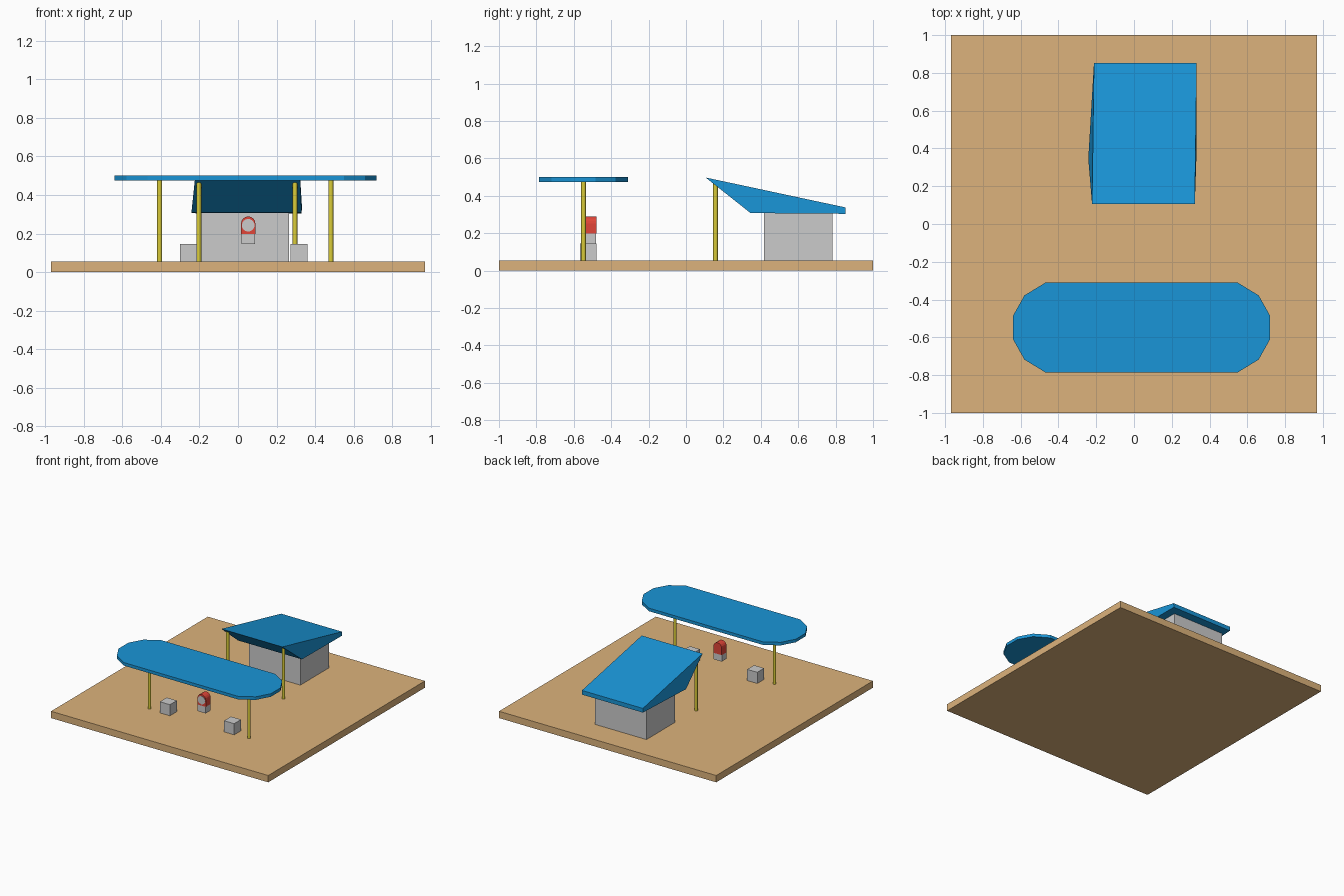
import bpy, math
from mathutils import Vector

if "Cube" in bpy.data.objects:
    bpy.data.objects.remove(bpy.data.objects["Cube"])


def material(name, rgb):
    m = bpy.data.materials.new(name)
    m.diffuse_color = (*rgb, 1)
    m.use_nodes = True
    m.node_tree.nodes["Principled BSDF"].inputs["Base Color"].default_value = m.diffuse_color
    return m


TAN = material("tan", (0.72, 0.45, 0.2))
BLUE = material("blue", (0.01, 0.3, 0.68))
YELLOW = material("yellow", (0.7, 0.6, 0.04))
RED = material("red", (0.75, 0.06, 0.04))


def loft(name, bottom, top, mat=None):
    """Solid between two matching rings of points."""
    n = len(bottom)
    faces = [tuple(reversed(range(n))), tuple(range(n, 2 * n))]
    faces += [(i, (i + 1) % n, (i + 1) % n + n, i + n) for i in range(n)]
    mesh = bpy.data.meshes.new(name)
    mesh.from_pydata([Vector(p) for p in bottom + top], [], faces)
    ob = bpy.data.objects.new(name, mesh)
    bpy.context.collection.objects.link(ob)
    if mat:
        mesh.materials.append(mat)
    return ob


def slab(name, outline, z0, z1, mat=None):
    return loft(name, [(x, y, z0) for x, y in outline],
                [(x, y, z1) for x, y in outline], mat)


def box(name, x0, x1, y0, y1, z0, z1, mat=None):
    return slab(name, [(x0, y0), (x1, y0), (x1, y1), (x0, y1)], z0, z1, mat)


def upright(name, profile, y0, y1, mat=None):
    """Extrude an x-z profile from y0 (front) to y1 (back)."""
    return loft(name, [(x, y1, z) for x, z in profile],
                [(x, y0, z) for x, z in profile], mat)


def arc(cx, cz, r, start, end, n):
    return [(cx + r * math.cos(math.radians(start + (end - start) * i / n)),
             cz + r * math.sin(math.radians(start + (end - start) * i / n)))
            for i in range(n + 1)]


# Ground slab
box("ground_slab", -0.97, 0.97, -1, 1, 0, 0.055, TAN)

# Pump canopy: long slab with faceted round ends
half = [(0.51, -0.237), (0.62, -0.17), (0.68, -0.063),
        (0.68, 0.063), (0.62, 0.17), (0.51, 0.237)]
outline = half + [(-x, -y) for x, y in half]
slab("canopy", [(x + 0.04, y - 0.548) for x, y in outline], 0.475, 0.5, BLUE)


# Thin posts under both roofs
def post(name, x, y, top):
    slab(name, arc(x, y, 0.0125, 0, 337.5, 15), 0.055, top, YELLOW)


for side, x in (("left", -0.407), ("right", 0.482)):
    post("canopy_post_" + side, x, -0.548, 0.478)
for side, x in (("left", -0.203), ("right", 0.296)):
    post("porch_post_" + side, x, 0.158, 0.465)

# Building and its raked wedge roof
box("building", -0.195, 0.265, 0.417, 0.783, 0.055, 0.31)
loft("building_roof",
     [(-0.242, 0.345, 0.308), (0.33, 0.345, 0.308),
      (0.33, 0.853, 0.304), (-0.212, 0.853, 0.304)],
     [(-0.222, 0.105, 0.498), (0.322, 0.105, 0.498),
      (0.332, 0.853, 0.338), (-0.212, 0.853, 0.338)], BLUE)

# Blocks either side of the pump
for side, x in (("left", -0.257), ("right", 0.317)):
    box("block_" + side, x - 0.045, x + 0.045, -0.566, -0.478, 0.055, 0.145)

# Pump: grey base, red arched head, grey dial
PX = 0.053
box("pump_base", PX - 0.036, PX + 0.036, -0.54, -0.481, 0.145, 0.198)
head = [(PX - 0.037, 0.198), (PX + 0.037, 0.198)] + arc(PX, 0.252, 0.037, 0, 180, 8)
upright("pump_head", head, -0.54, -0.479, RED)
upright("pump_dial", arc(PX, 0.243, 0.033, 0, 337.5, 15), -0.543, -0.538)
